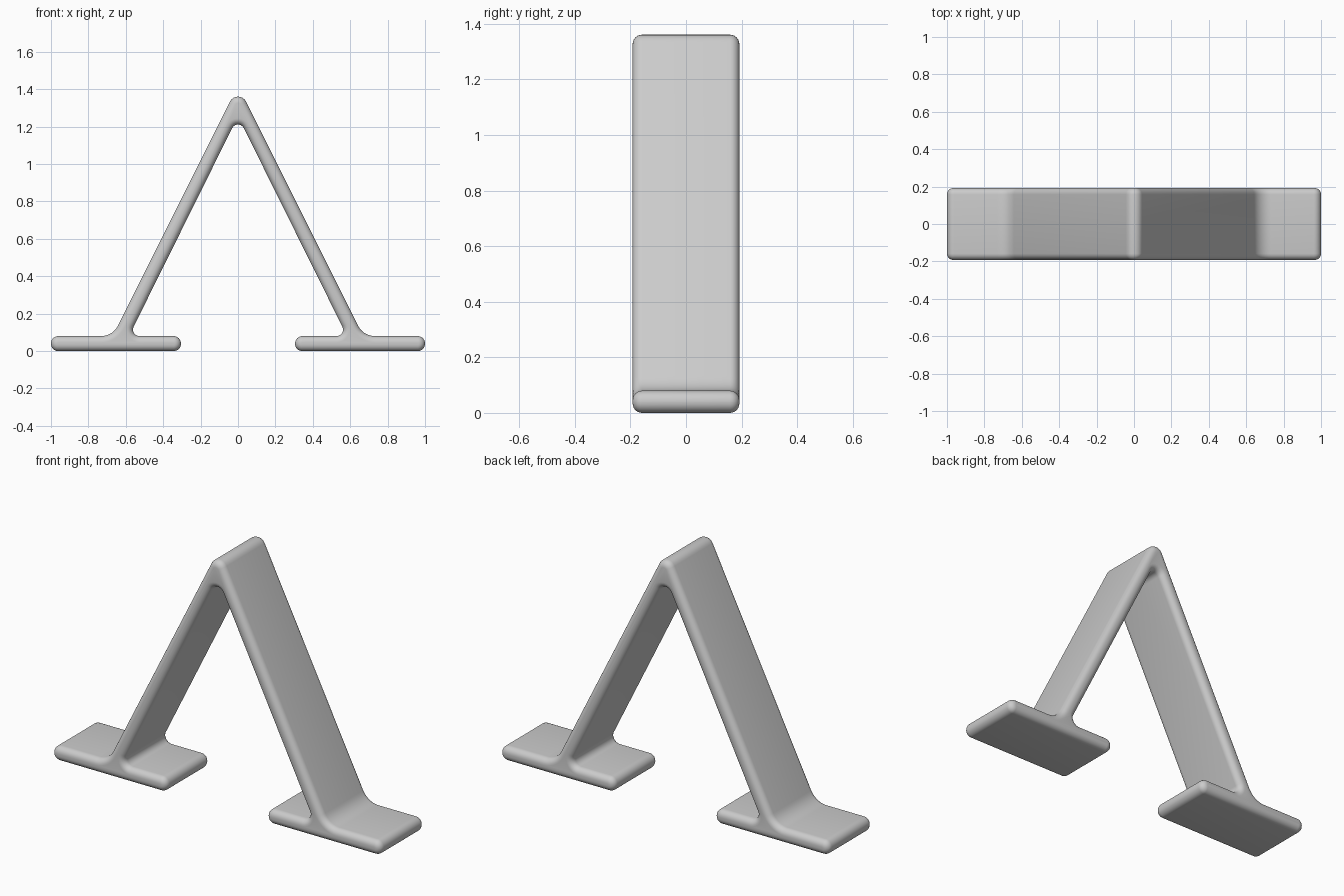
import bpy, bmesh, math
from mathutils import Vector

cube = bpy.data.objects.get("Cube")
if cube:
    bpy.data.objects.remove(cube, do_unlink=True)

HALF_DEPTH = 0.192   # half the width of the strip
EDGE = 0.034         # rounding of the front and back edges
ARC = 8              # segments per rounded corner
EDGE_STEPS = 6

# Right half of the outline, counter-clockwise: x, z, corner radius
foot_and_leg = [
    (0.305, 0.00, 0.039), (1.0, 0.00, 0.039), (1.0, 0.08, 0.039),
    (0.67, 0.08, 0.10),
]
inner_side = [(0.583, 0.08, 0.035), (0.305, 0.08, 0.039)]
outer_apex, inner_apex = (0, 1.42, 0.048), (0, 1.255, 0.035)


def mirrored(points):
    return [(-x, z, r) for x, z, r in reversed(points)]


corners = (foot_and_leg + [outer_apex] + mirrored(foot_and_leg)
           + mirrored(inner_side) + [inner_apex] + inner_side)


def rounded_outline(inset):
    """Outline moved inward by inset, with every corner filleted."""
    result = []
    for i, (x, z, radius) in enumerate(corners):
        p = Vector((x, z))
        before = Vector(corners[i - 1][:2])
        after = Vector(corners[(i + 1) % len(corners)][:2])
        d1, d2 = (p - before).normalized(), (after - p).normalized()
        n1, n2 = Vector((-d1.y, d1.x)), Vector((-d2.y, d2.x))
        turn = math.atan2(d1.x * d2.y - d1.y * d2.x, d1.dot(d2))
        side = 1 if turn > 0 else -1
        # The fillet centre is the same for every inset
        centre = p + (n1 + n2) * (side * radius / (1 + n1.dot(n2)))
        reach = radius - side * inset
        start = math.atan2(-side * n1.y, -side * n1.x)
        for k in range(ARC + 1):
            a = start + turn * k / ARC
            result.append(centre + reach * Vector((math.cos(a), math.sin(a))))
    return result


# Stack of outlines from front to back, with a rounded rim on both sides
sections = []
for k in range(EDGE_STEPS + 1):
    a = math.pi / 2 * (1 - k / EDGE_STEPS)
    sections.append((-HALF_DEPTH + EDGE * (1 - math.sin(a)),
                     EDGE * (1 - math.cos(a))))
sections += [(-y, inset) for y, inset in reversed(sections)]

bm = bmesh.new()
loops = [[bm.verts.new((p.x, y, p.y)) for p in rounded_outline(inset)]
         for y, inset in sections]
for a, b in zip(loops, loops[1:]):
    for i in range(len(a)):
        j = (i + 1) % len(a)
        bm.faces.new((a[i], a[j], b[j], b[i]))
bm.faces.new(list(reversed(loops[0])))
bm.faces.new(loops[-1])
bmesh.ops.recalc_face_normals(bm, faces=bm.faces)

mesh = bpy.data.meshes.new("a_frame_stand")
bm.to_mesh(mesh)
bm.free()
stand = bpy.data.objects.new("a_frame_stand", mesh)
bpy.context.collection.objects.link(stand)

# Plain grey finish
grey = bpy.data.materials.new("light_grey")
grey.use_nodes = True
colour = (0.6, 0.6, 0.6, 1)
grey.diffuse_color = colour
grey.node_tree.nodes["Principled BSDF"].inputs["Base Color"].default_value = colour
mesh.materials.append(grey)

bpy.context.view_layer.objects.active = stand
stand.select_set(True)
bpy.ops.object.shade_smooth_by_angle(angle=math.radians(40))
